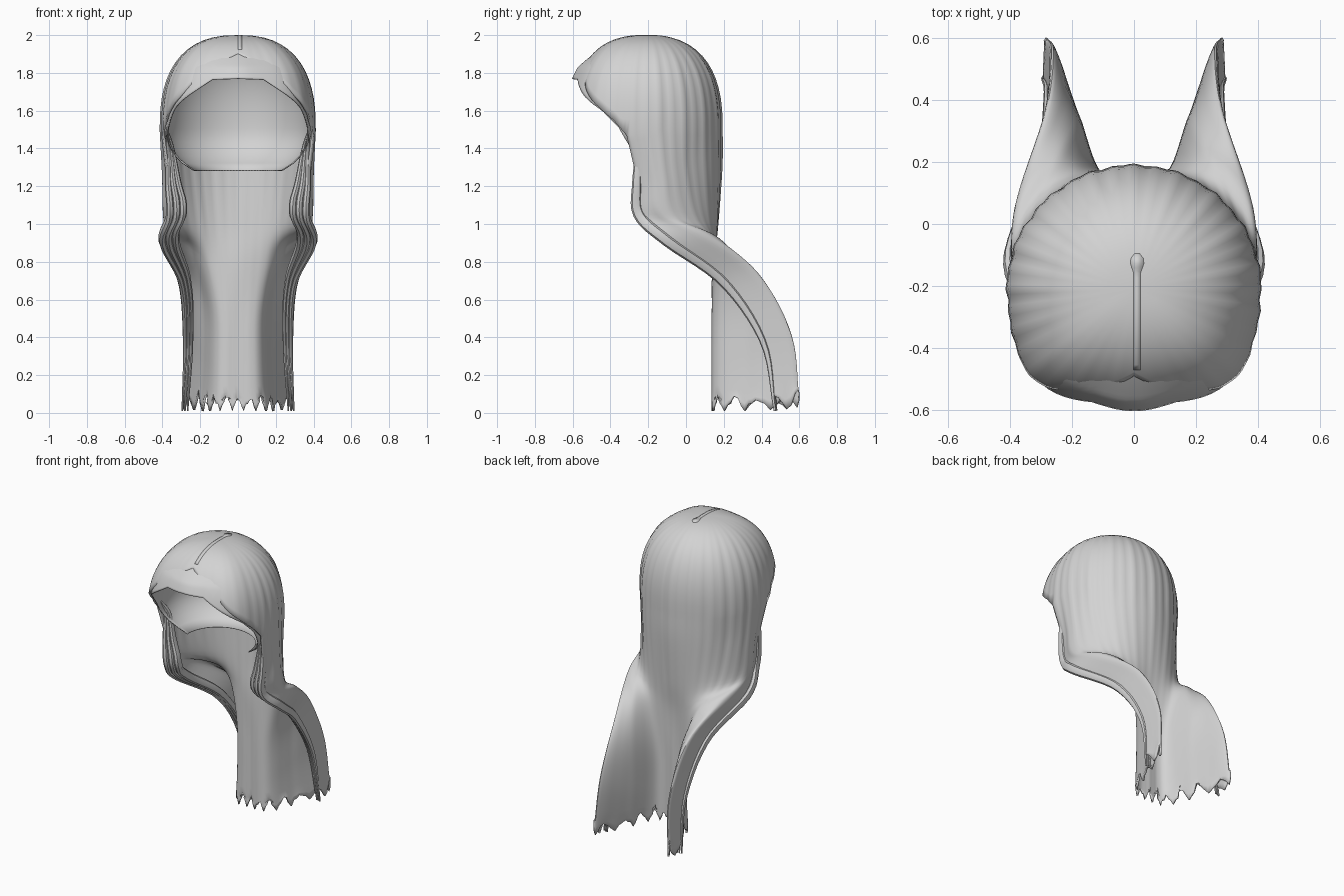
import bpy, bmesh, math, random
from mathutils import Vector

if "Cube" in bpy.data.objects:
    bpy.data.objects.remove(bpy.data.objects["Cube"])

random.seed(4)
CY = -0.21
STEP = 2.5

hair_mat = bpy.data.materials.new("hair_grey")
hair_mat.diffuse_color = (0.65, 0.65, 0.65, 1)
hair_mat.use_nodes = True
hair_mat.node_tree.nodes["Principled BSDF"].inputs["Base Color"].default_value = hair_mat.diffuse_color


def lerp_table(table, v):
    """Piecewise linear lookup in (key, value) pairs."""
    for (k0, v0), (k1, v1) in zip(table, table[1:]):
        if v <= k1:
            return v0 + (v1 - v0) * (v - k0) / (k1 - k0)
    return table[-1][1]


def catmull(pts, t):
    """Smooth curve through pts; t runs from 0 to len(pts) - 1."""
    i = min(int(t), len(pts) - 2)
    f = t - i
    p1, p2 = pts[i], pts[i + 1]
    p0 = pts[i - 1] if i > 0 else p1 * 2 - p2
    p3 = pts[i + 2] if i + 2 < len(pts) else p2 * 2 - p1
    return 0.5 * (2 * p1 + (p2 - p0) * f + (2 * p0 - 5 * p1 + 4 * p2 - p3) * f * f
                  + (3 * p1 - p0 - 3 * p2 + p3) * f ** 3)


def dome(a, z, scale=1.0):
    """Point on the head dome; a is degrees from the back."""
    h = max(0.0, min(1.0, (z - 1.5) / 0.5))
    r = (1 - h ** 2.5) ** (1 / 2.5) * scale
    r *= 1 + 0.10 * math.exp(-((abs(a) - 135) / 20) ** 2)
    t = math.radians(a)
    return Vector((0.41 * r * math.sin(t), CY + 0.40 * r * math.cos(t), z))


def finish(name, bm, thickness=0.0, angle=40):
    bmesh.ops.recalc_face_normals(bm, faces=bm.faces)
    me = bpy.data.meshes.new(name)
    bm.to_mesh(me)
    bm.free()
    ob = bpy.data.objects.new(name, me)
    bpy.context.collection.objects.link(ob)
    me.materials.append(hair_mat)
    bpy.ops.object.select_all(action='DESELECT')
    ob.select_set(True)
    bpy.context.view_layer.objects.active = ob
    bpy.ops.object.shade_smooth_by_angle(angle=math.radians(angle))
    if thickness:
        mod = ob.modifiers.new("thickness", 'SOLIDIFY')
        mod.thickness = thickness
        mod.offset = -1
    return ob


def fill(bm, r0, r1, closed):
    n = len(r0)
    for i in range(n if closed else n - 1):
        j = (i + 1) % n
        bm.faces.new((r0[i], r0[j], r1[j], r1[i]))


ANGLES = [-180 + STEP * i for i in range(int(360 / STEP))]
HEM = [(0, 1.5), (85, 1.5), (105, 1.47), (115, 1.55), (136, 1.68), (152, 1.81), (180, 1.905)]
COLS = [(0, 0), (30, 1), (60, 2), (85, 3), (105, 4)]

# Half cross-sections of the hanging hair, from back centre to front edge
ROWS = [
    [(0, .19, 1.3), (.20, .14, 1.3), (.34, 0, 1.28), (.40, -.14, 1.25), (.37, -.26, 1.22)],
    [(0, .17, 1.0), (.17, .15, 1.0), (.31, .06, 1.02), (.395, -.10, 1.05), (.36, -.25, 1.05)],
    [(0, .15, .78), (.14, .17, .80), (.25, .22, .88), (.37, .10, .95), (.40, -.10, .91)],
    [(0, .15, .50), (.11, .17, .52), (.19, .34, .64), (.28, .38, .74), (.30, .20, .69)],
    [(0, .15, .25), (.11, .17, .25), (.18, .36, .32), (.26, .56, .41), (.28, .41, .37)],
    [(0, .15, .01), (.12, .17, .01), (.20, .37, .01), (.28, .60, .03), (.295, .47, .01)],
]


def row_point(row, a):
    s = lerp_table(COLS, abs(a))
    half = [Vector(p) for p in row]
    mirror = Vector((-half[1].x, half[1].y, half[1].z))
    p = catmull([mirror] + half, s + 1)
    return Vector((math.copysign(p.x, a), p.y, p.z))


def ripple(a):
    """Uneven radiating locks."""
    return 0.8 * math.cos(math.radians(a * 36)) + 0.6 * math.cos(math.radians(a * 17 + 40))


# Outer hair: dome with a swept hairline and long hanging lengths
bm = bmesh.new()
N_DOME, N_HANG = 14, 42
tip = bm.verts.new((0, CY, 2.0))
prev = None
for k in range(1, N_DOME + 1):
    f = k / N_DOME
    ring = []
    for a in ANGLES:
        hem = lerp_table(HEM, abs(a))
        # even steps along the arc instead of along the height
        full = math.acos(max(0, min(1, (hem - 1.5) / 0.5)))
        z = hem if k == N_DOME else 1.5 + 0.5 * math.cos(full * f)
        calm = 1 - 0.7 * max(0, min(1, (abs(a) - 95) / 30))
        ring.append(bm.verts.new(dome(a, z, 1 + 0.009 * calm * min(1, 2 * f) * ripple(a))))
    if prev:
        fill(bm, prev, ring, True)
    else:
        for i in range(len(ring)):
            bm.faces.new((tip, ring[i], ring[(i + 1) % len(ring)]))
    prev = ring

hang = [(i, a) for i, a in enumerate(ANGLES) if abs(a) <= 105]
strip = [prev[i] for i, a in hang]
paths, jag = [], []
for n, (i, a) in enumerate(hang):
    paths.append([dome(a, lerp_table(HEM, abs(a)))] + [row_point(r, a) for r in ROWS])
    jag.append((0.09 * abs((n % 6) - 3) / 3) * random.uniform(0.6, 1.3))
for k in range(1, N_HANG + 1):
    t = len(ROWS) * k / N_HANG
    fade = max(0.15, 1 - t / 3)
    ring = []
    for n, (i, a) in enumerate(hang):
        p = catmull(paths[n], t)
        out = Vector((math.sin(math.radians(a)), math.cos(math.radians(a)), 0))
        p += out * 0.0036 * fade * ripple(a)
        p.z = max(0, p.z + jag[n] * max(0, t - 5.7) / 0.3)
        ring.append(bm.verts.new(p))
    fill(bm, strip, ring, False)
    strip = ring
finish("outer_hair", bm, 0.012)

# Inner cap: skull lining that curls under at the back, with a forehead band
CAP_HEM = [(0, 1.28), (92, 1.28), (100, 1.36), (112, 1.51), (125, 1.60),
           (140, 1.67), (160, 1.765), (180, 1.77)]
bm = bmesh.new()
tip = bm.verts.new((0, CY, 1.975))
prev = None
for k in range(1, 29):
    f = k / 28
    ring = []
    for a in range(-180, 180, 4):
        hem = lerp_table(CAP_HEM, abs(a))
        z = 1.975 - (1.975 - hem) * (f ** 1.7 if f < 0.7 else 0.545 + 0.455 * (f - 0.7) / 0.3)
        front = max(0, min(1, (abs(a) - 125) / 50))
        low = max(0, min(1, (1.92 - z) / 0.09))
        under = math.sqrt(1 - (max(0, 1.5 - z) / 0.275) ** 2)
        ring.append(bm.verts.new(dome(a, z, (0.95 + 0.13 * front * low) * under)))
    if prev:
        fill(bm, prev, ring, True)
    else:
        for i in range(len(ring)):
            bm.faces.new((tip, ring[i], ring[(i + 1) % len(ring)]))
    prev = ring
finish("inner_cap", bm, 0.006)

# Parting: thin plate along the crown with a rounded rear end
bm = bmesh.new()
prev = None
for k in range(25):
    y = -0.095 - 0.375 * k / 24
    w = 0.011
    if k < 4:
        w = (0.008, 0.02, 0.022, 0.017)[k]
    h = (1 - min(1, abs(y - CY) / 0.40) ** 2.5) ** (1 / 2.5)
    z = 1.5 + 0.5 * h + 0.001
    pair = [bm.verts.new((s * w + 0.01, y, z)) for s in (-1, 1)]
    if prev:
        fill(bm, prev, pair, False)
    prev = pair
finish("parting", bm, 0.006)


# Edge strands: flattened tapering locks along the front edges
def strand(name, side, inset, lift, radius):
    path = [Vector((.375, -.30, 1.50)), Vector((.37, -.255, 1.40))] + [Vector(r[4]) for r in ROWS]
    bm = bmesh.new()
    prev, count = None, 40
    for k in range(count + 1):
        t = (len(path) - 1) * k / count
        p = catmull(path, t)
        d = (catmull(path, min(t + .05, len(path) - 1)) - catmull(path, max(t - .05, 0))).normalized()
        across = Vector((1, 0, 0))
        depth = d.cross(across).normalized()
        r = radius * (0.2 + 0.8 * max(0, math.sin(math.pi * k / count)))
        grow = lerp_table([(0, 0), (1, .3), (2.5, 1), (4, 1), (5, .5), (7, .4)], t)
        c = p - across * inset * grow - depth * lift * grow
        ring = []
        for j in range(8):
            g = math.tau * j / 8
            q = c + across * math.cos(g) * r * 0.7 + depth * math.sin(g) * r
            ring.append(bm.verts.new((q.x * side, q.y, max(0, q.z))))
        if prev:
            fill(bm, prev, ring, True)
        else:
            bm.faces.new(ring)
        prev = ring
    bm.faces.new(prev)
    finish(name, bm)


for side, label in ((-1, "left"), (1, "right")):
    strand("edge_strand_" + label, side, 0.0, 0.0, 0.03)
    strand("middle_strand_" + label, side, 0.035, 0.01, 0.03)
    strand("inner_strand_" + label, side, 0.07, 0.02, 0.03)
